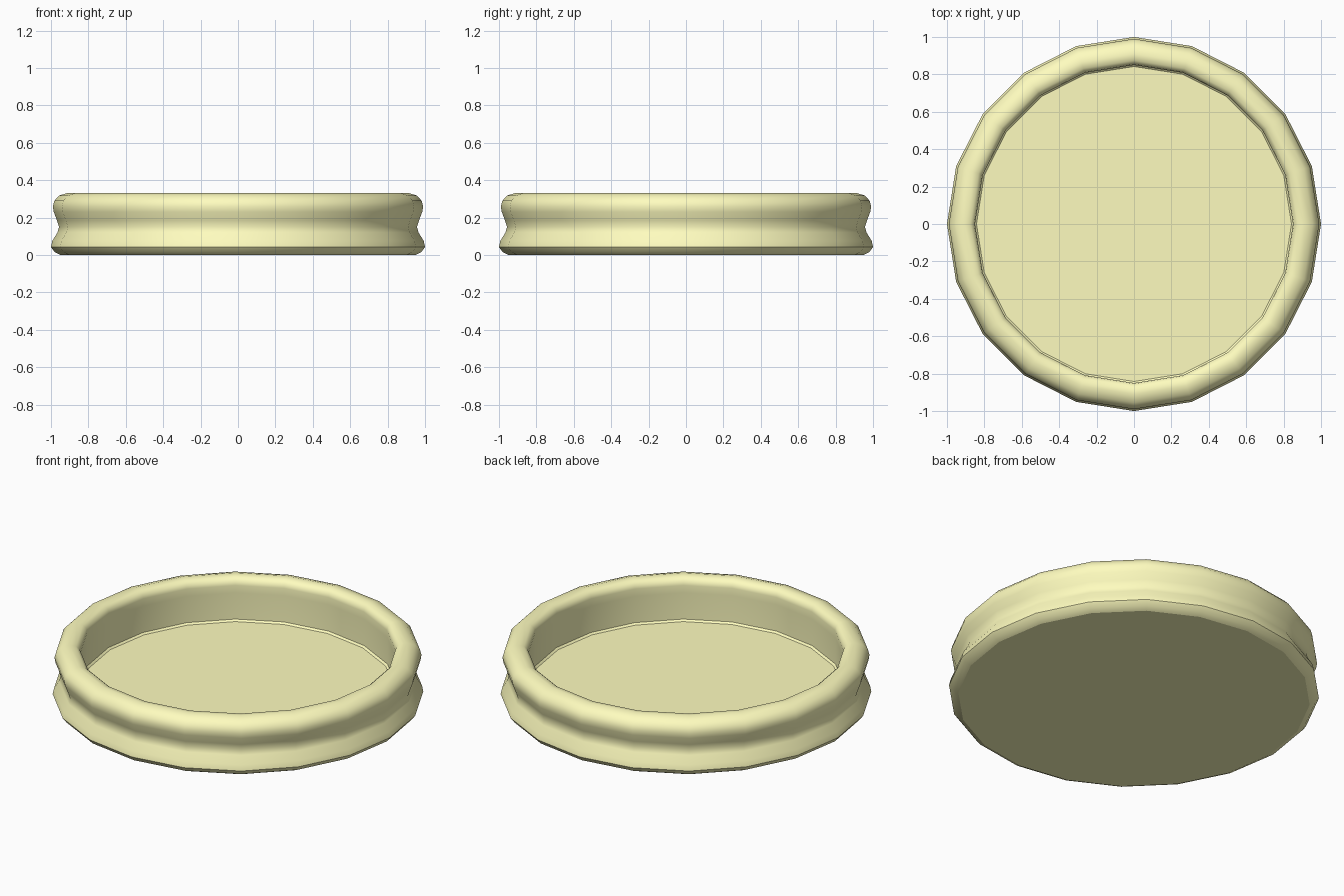
import bpy, bmesh, math

if "Cube" in bpy.data.objects:
    bpy.data.objects.remove(bpy.data.objects["Cube"])

SIDES = 20

# Half cross-section (radius, height): underside, grooved outer wall, rolled rim, inner wall, small fillet
profile = [(0.95, 0.0), (0.98, 0.015), (1.0, 0.042), (0.993, 0.075),
           (0.965, 0.12), (0.957, 0.15), (0.968, 0.185), (0.985, 0.23),
           (0.99, 0.26), (0.982, 0.29), (0.955, 0.318), (0.91, 0.332),
           (0.875, 0.326), (0.855, 0.308), (0.85, 0.285), (0.853, 0.24),
           (0.853, 0.083), (0.842, 0.073)]

# Lathe the profile into rings
bm = bmesh.new()
rings = [[bm.verts.new((r * math.cos(a), r * math.sin(a), z))
          for a in (2 * math.pi * i / SIDES for i in range(SIDES))]
         for r, z in profile]
for low, high in zip(rings, rings[1:]):
    for i in range(SIDES):
        j = (i + 1) % SIDES
        bm.faces.new((low[i], low[j], high[j], high[i]))

# Flat underside and recessed floor
bm.faces.new(rings[0])
bm.faces.new(rings[-1])
bmesh.ops.recalc_face_normals(bm, faces=bm.faces[:])

mesh = bpy.data.meshes.new("round_tray")
bm.to_mesh(mesh)
bm.free()
tray = bpy.data.objects.new("round_tray", mesh)
bpy.context.collection.objects.link(tray)

# Pale yellow colour
mat = bpy.data.materials.new("pale_yellow")
mat.diffuse_color = (1.0, 0.98, 0.52, 1)
mat.use_nodes = True
mat.node_tree.nodes["Principled BSDF"].inputs["Base Color"].default_value = mat.diffuse_color
mesh.materials.append(mat)

# Smooth curved walls, flat floor and underside
bpy.context.view_layer.objects.active = tray
tray.select_set(True)
bpy.ops.object.shade_smooth_by_angle(angle=math.radians(44))
for face in mesh.polygons:
    if len(face.vertices) == SIDES:
        face.use_smooth = False
